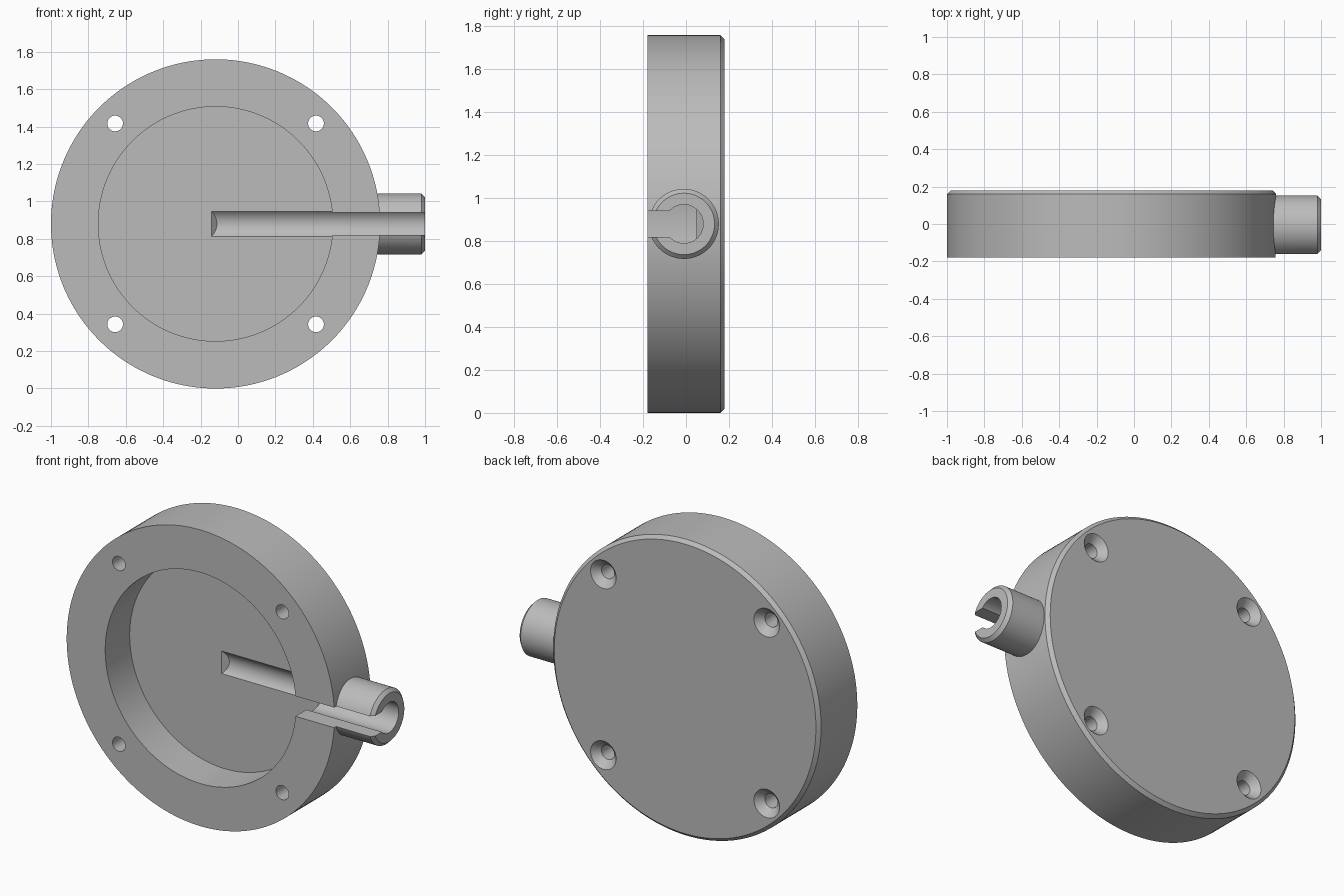
import bpy
import bmesh
import math
from mathutils import Matrix

old = bpy.data.objects.get("Cube")
if old:
    bpy.data.objects.remove(old, do_unlink=True)

CX, CZ = -0.12, 0.88          # disc centre
FRONT, BACK = -0.18, 0.18
FLOOR = 0.05                  # bottom of the recess
BORE_Y = -0.01                # pipe axis

grey = bpy.data.materials.new("plain grey")
grey.use_nodes = True
colour = (0.5, 0.5, 0.5, 1)
grey.diffuse_color = colour
grey.node_tree.nodes["Principled BSDF"].inputs["Base Color"].default_value = colour


def make_object(name, bm):
    bmesh.ops.recalc_face_normals(bm, faces=bm.faces)
    mesh = bpy.data.meshes.new(name)
    bm.to_mesh(mesh)
    bm.free()
    mesh.materials.append(grey)
    obj = bpy.data.objects.new(name, mesh)
    bpy.context.collection.objects.link(obj)
    return obj


def turned(name, profile, axis, centre, segments):
    """Closed solid of revolution from (radius, position) pairs along x or y."""
    bm = bmesh.new()
    rings = []
    for r, t in profile:
        ring = []
        for i in range(segments):
            a = math.tau * i / segments
            u, v = r * math.cos(a), r * math.sin(a)
            co = (t, u, v) if axis == "x" else (u, t, v)
            ring.append(bm.verts.new(co))
        rings.append(ring)
    for low, high in zip(rings, rings[1:]):
        for i in range(segments):
            j = (i + 1) % segments
            bm.faces.new((low[i], low[j], high[j], high[i]))
    bm.faces.new(rings[0])
    bm.faces.new(rings[-1])
    bmesh.ops.translate(bm, verts=bm.verts, vec=centre)
    return make_object(name, bm)


def box(name, x, y, z):
    bm = bmesh.new()
    bmesh.ops.create_cube(bm, size=1)
    size = [b - a for a, b in (x, y, z)]
    mid = [(a + b) / 2 for a, b in (x, y, z)]
    bm.transform(Matrix.Translation(mid) @ Matrix.Diagonal((*size, 1)))
    return make_object(name, bm)


def combine(target, tool, operation):
    """Apply a boolean and remove the tool."""
    mod = target.modifiers.new(operation.title(), "BOOLEAN")
    mod.operation = operation
    mod.solver = "EXACT"
    mod.object = tool
    bpy.context.view_layer.objects.active = target
    bpy.ops.object.modifier_apply(modifier=mod.name)
    bpy.data.objects.remove(tool, do_unlink=True)


# Disc with a chamfered back rim
housing = turned("housing", [(0.88, FRONT), (0.88, BACK - 0.02), (0.86, BACK)],
                 "y", (CX, 0, CZ), 160)

# Side pipe with a chamfered end
pipe = turned("side_pipe", [(0.163, 0.62), (0.163, 0.98), (0.143, 1.0)],
              "x", (0, BORE_Y, CZ), 64)
combine(housing, pipe, "UNION")

# Round recess in the front
recess = turned("recess_cutter", [(0.627, FRONT - 0.1), (0.627, FLOOR)],
                "y", (CX, 0, CZ), 128)
combine(housing, recess, "DIFFERENCE")

# Bore through the pipe, running on as a groove with a sloped end
bore = turned("bore_cutter", [(0.09, -0.143), (0.09, 1.1)], "x", (0, BORE_Y, CZ), 64)
for v in bore.data.vertices:
    if v.co.x < 0:
        v.co.x += v.co.y - FLOOR
combine(housing, bore, "DIFFERENCE")

# Open slot from the front into the bore
slot = box("slot_cutter", (0.3, 1.1), (FRONT - 0.1, BORE_Y), (CZ - 0.06, CZ + 0.06))
combine(housing, slot, "DIFFERENCE")

# Four countersunk screw holes
for sx in (-1, 1):
    for sz in (-1, 1):
        hole = turned("screw_hole_cutter",
                      [(0.042, FRONT - 0.1), (0.042, BACK - 0.042),
                       (0.084, BACK), (0.084, BACK + 0.1)],
                      "y", (CX + sx * 0.537, 0, CZ + sz * 0.537), 40)
        combine(housing, hole, "DIFFERENCE")

# Smooth curved walls, crisp edges
bpy.ops.object.select_all(action="DESELECT")
housing.select_set(True)
bpy.context.view_layer.objects.active = housing
bpy.ops.object.shade_smooth_by_angle(angle=math.radians(30))
